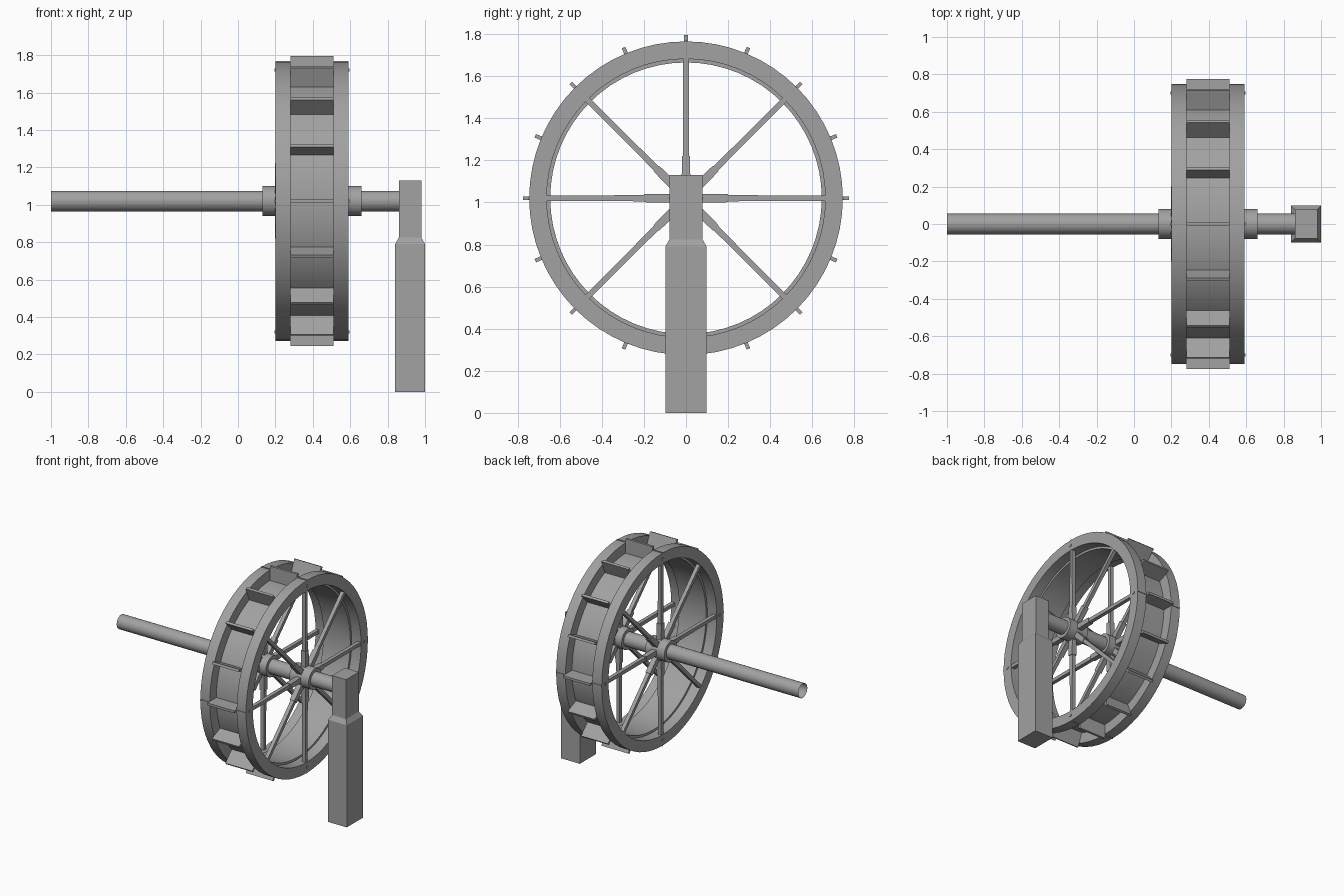
import bpy, bmesh, math
from mathutils import Matrix, Vector

cube = bpy.data.objects.get("Cube")
if cube:
    bpy.data.objects.remove(cube, do_unlink=True)

AXLE_Z = 1.02      # height of the wheel's centre
MID_X = 0.395      # middle plane of the wheel
SIDES = 64

grey = bpy.data.materials.new("weathered grey")
grey.use_nodes = True
colour = (0.36, 0.36, 0.36, 1)
grey.diffuse_color = colour
grey.node_tree.nodes["Principled BSDF"].inputs["Base Color"].default_value = colour


def finish(name, bm, smooth=False):
    bmesh.ops.recalc_face_normals(bm, faces=bm.faces)
    mesh = bpy.data.meshes.new(name)
    bm.to_mesh(mesh)
    bm.free()
    mesh.materials.append(grey)
    obj = bpy.data.objects.new(name, mesh)
    bpy.context.collection.objects.link(obj)
    if smooth:
        bpy.ops.object.select_all(action="DESELECT")
        obj.select_set(True)
        bpy.context.view_layer.objects.active = obj
        bpy.ops.object.shade_smooth_by_angle(angle=math.radians(35))
    return obj


def lathe(name, profile, closed=True, sides=SIDES):
    """Spin (x, radius) points around the axle line."""
    bm = bmesh.new()
    rings = []
    for i in range(sides):
        a = math.tau * i / sides
        rings.append([bm.verts.new((x, r * math.sin(a), AXLE_Z + r * math.cos(a)))
                      for x, r in profile])
    count = len(profile)
    for i in range(sides):
        here, there = rings[i], rings[(i + 1) % sides]
        for j in range(count if closed else count - 1):
            k = (j + 1) % count
            bm.faces.new((here[j], here[k], there[k], there[j]))
    return finish(name, bm, True)


def band(name, x0, x1, r0, r1, sides=SIDES):
    return lathe(name, [(x0, r0), (x1, r0), (x1, r1), (x0, r1)], sides=sides)


def radial_bars(name, count, x0, x1, r0, r1, inner, outer):
    """Boxes standing outwards from the axle, with inner and outer thickness."""
    bm = bmesh.new()
    for i in range(count):
        turn = (Matrix.Translation((0, 0, AXLE_Z))
                @ Matrix.Rotation(math.tau * i / count, 4, "X"))
        made = bmesh.ops.create_cube(bm, size=1)["verts"]
        for v in made:
            low = v.co.z < 0
            thick = inner if low else outer
            v.co = turn @ Vector((x0 if v.co.x < 0 else x1, v.co.y * thick,
                                  r0 if low else r1))
    return finish(name, bm)


# Axle: open ended tube
lathe("axle", [(-1.0, 0.055), (0.9, 0.055)], closed=False, sides=32)

# Drum floor and paddles
band("drum_floor", 0.28, 0.51, 0.645, 0.665)
radial_bars("paddles", 16, 0.28, 0.51, 0.655, 0.775, 0.018, 0.018)

# Both wheel sides: rim, hub collar, spokes, sockets and joint pins
for side, s in (("right", -1), ("left", 1)):
    def span(a, b):
        return sorted((MID_X + s * a, MID_X + s * b))
    band(side + "_rim", *span(0.115, 0.195), 0.662, 0.745)
    band(side + "_hub_collar", *span(0.10, 0.265), 0.05, 0.08, 32)
    radial_bars(side + "_spokes", 8, *span(0.163, 0.192), 0.07, 0.68, 0.03, 0.026)
    radial_bars(side + "_spoke_sockets", 8, *span(0.157, 0.197), 0.06, 0.2, 0.042, 0.038)
    radial_bars(side + "_rim_pins", 4, *span(0.185, 0.2), 0.692, 0.708, 0.016, 0.016)
    radial_bars(side + "_rim_straps", 4, *span(0.115, 0.195), 0.735, 0.749, 0.01, 0.01)

# Support post: stacked square sections with a shouldered neck
bm = bmesh.new()
sections = []
for z, hx, hy in ((0, 0.08, 0.098), (0.79, 0.08, 0.098),
                  (0.825, 0.06, 0.078), (1.13, 0.06, 0.078)):
    sections.append([bm.verts.new((0.92 + hx * sx, hy * sy, z))
                     for sx, sy in ((-1, -1), (1, -1), (1, 1), (-1, 1))])
for low, high in zip(sections, sections[1:]):
    for i in range(4):
        j = (i + 1) % 4
        bm.faces.new((low[i], low[j], high[j], high[i]))
bm.faces.new(sections[0])
bm.faces.new(sections[-1])
finish("support_post", bm)
